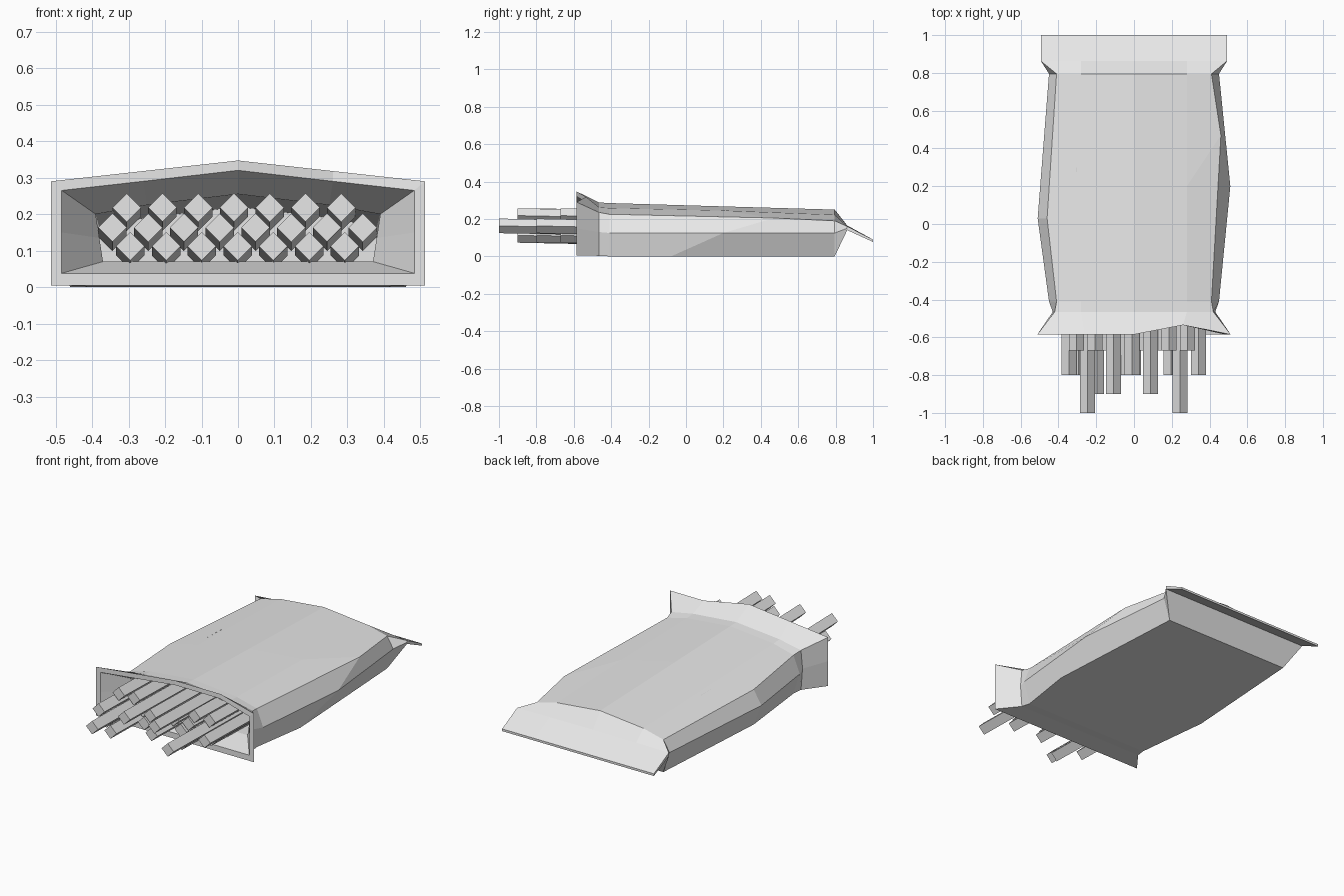
import bpy, bmesh, math
from mathutils import Matrix, Vector

cube = bpy.data.objects.get("Cube")
if cube:
    bpy.data.objects.remove(cube, do_unlink=True)

grey = bpy.data.materials.new("light grey")
grey.use_nodes = True
grey.diffuse_color = (0.8, 0.8, 0.8, 1)
grey.node_tree.nodes["Principled BSDF"].inputs["Base Color"].default_value = (0.8, 0.8, 0.8, 1)


def finish(bm, name):
    bmesh.ops.recalc_face_normals(bm, faces=bm.faces)
    mesh = bpy.data.meshes.new(name)
    bm.to_mesh(mesh)
    bm.free()
    mesh.materials.append(grey)
    obj = bpy.data.objects.new(name, mesh)
    bpy.context.collection.objects.link(obj)
    return obj


# Cross-section: crown height, then shoulder, upper edge, side and floor as (x, z).
# The y value may be one number, or one list per side for the crumpled middle.
def ring(bm, y, crown, *half, right=None, left=None):
    right = right or [y] * len(half)
    left = left or [y] * len(half)
    pts = [(0, y, crown)]
    pts += [(x, yy, z) for (x, z), yy in zip(half, right)]
    pts += [(-x, yy, z) for (x, z), yy in reversed(list(zip(half, left)))]
    return [bm.verts.new(p) for p in pts]


# Bag: one skin running from the inner end, out over the open rim, to the flat seal
bm = bmesh.new()
notch = [-0.535, -0.585, -0.585, -0.585]
rings = [
    ring(bm, 0.75, 0.22, (0.25, 0.19), (0.38, 0.165), (0.40, 0.12), (0.37, 0.03)),
    ring(bm, -0.44, 0.255, (0.25, 0.225), (0.39, 0.20), (0.38, 0.135), (0.37, 0.07)),
    ring(bm, -0.585, 0.32, (0.26, 0.29), (0.483, 0.265), (0.483, 0.15), (0.483, 0.038), right=notch),
    ring(bm, -0.585, 0.347, (0.26, 0.318), (0.512, 0.29), (0.512, 0.15), (0.512, 0.005), right=notch),
    ring(bm, -0.465, 0.288, (0.28, 0.262), (0.42, 0.235), (0.43, 0.13), (0.42, 0.003)),
    ring(bm, -0.41, 0.285, (0.28, 0.258), (0.41, 0.225), (0.45, 0.125), (0.41, 0)),
    ring(bm, 0.1, 0.27, (0.28, 0.245), (0.46, 0.205), (0.51, 0.125), (0.46, 0),
         right=[0.2, 0.47, 0.2, -0.08], left=[0.03] * 4),
    ring(bm, 0.795, 0.25, (0.28, 0.222), (0.41, 0.19), (0.45, 0.125), (0.41, 0)),
    ring(bm, 0.862, 0.165, (0.28, 0.163), (0.492, 0.16), (0.492, 0.15), (0.492, 0.14)),
    ring(bm, 1.0, 0.09, (0.28, 0.09), (0.492, 0.09), (0.492, 0.084), (0.492, 0.077)),
]
for a, b in zip(rings, rings[1:]):
    n = len(a)
    for i in range(n):
        j = (i + 1) % n
        bm.faces.new((a[i], a[j], b[j], b[i]))
bm.faces.new(rings[0])
bm.faces.new(rings[-1])
finish(bm, "bag")

# Sticks: square bars on edge in three rows, leaning slightly down to the back
BACK, DROP, RADIUS = 0.3, 0.025, 0.039


def stick(name, x, z, front):
    length = BACK - front
    bm = bmesh.new()
    bmesh.ops.create_cone(bm, cap_ends=True, segments=4, radius1=RADIUS, radius2=RADIUS, depth=length)
    angle = math.pi / 4 if abs(bm.verts[:][0].co.x * bm.verts[:][0].co.y) > 1e-5 else 0
    bmesh.ops.rotate(bm, verts=bm.verts, matrix=Matrix.Rotation(angle, 3, "Z"))
    bmesh.ops.rotate(bm, verts=bm.verts, matrix=Matrix.Rotation(math.pi / 2, 3, "X"))
    bmesh.ops.translate(bm, verts=bm.verts, vec=Vector((x, (BACK + front) / 2, z)))
    for v in bm.verts:
        v.co.z -= DROP * (v.co.y - front) / length
    finish(bm, name)


rows = {
    "top": (-0.305, 0.218, [-0.67, -0.67, -0.9, -0.8, -0.9, -0.67, -0.67]),
    "middle": (-0.344, 0.163, [-0.8, -1, -0.67, -0.8, -0.67, -0.67, -1, -0.8]),
    "bottom": (-0.295, 0.112, [-0.8, -0.9, -0.67, -0.8, -0.67, -0.8, -0.67]),
}
for row, (start, z, fronts) in rows.items():
    for i, front in enumerate(fronts):
        stick(f"{row}_stick_{i + 1}", start + 0.098 * i, z, front)
